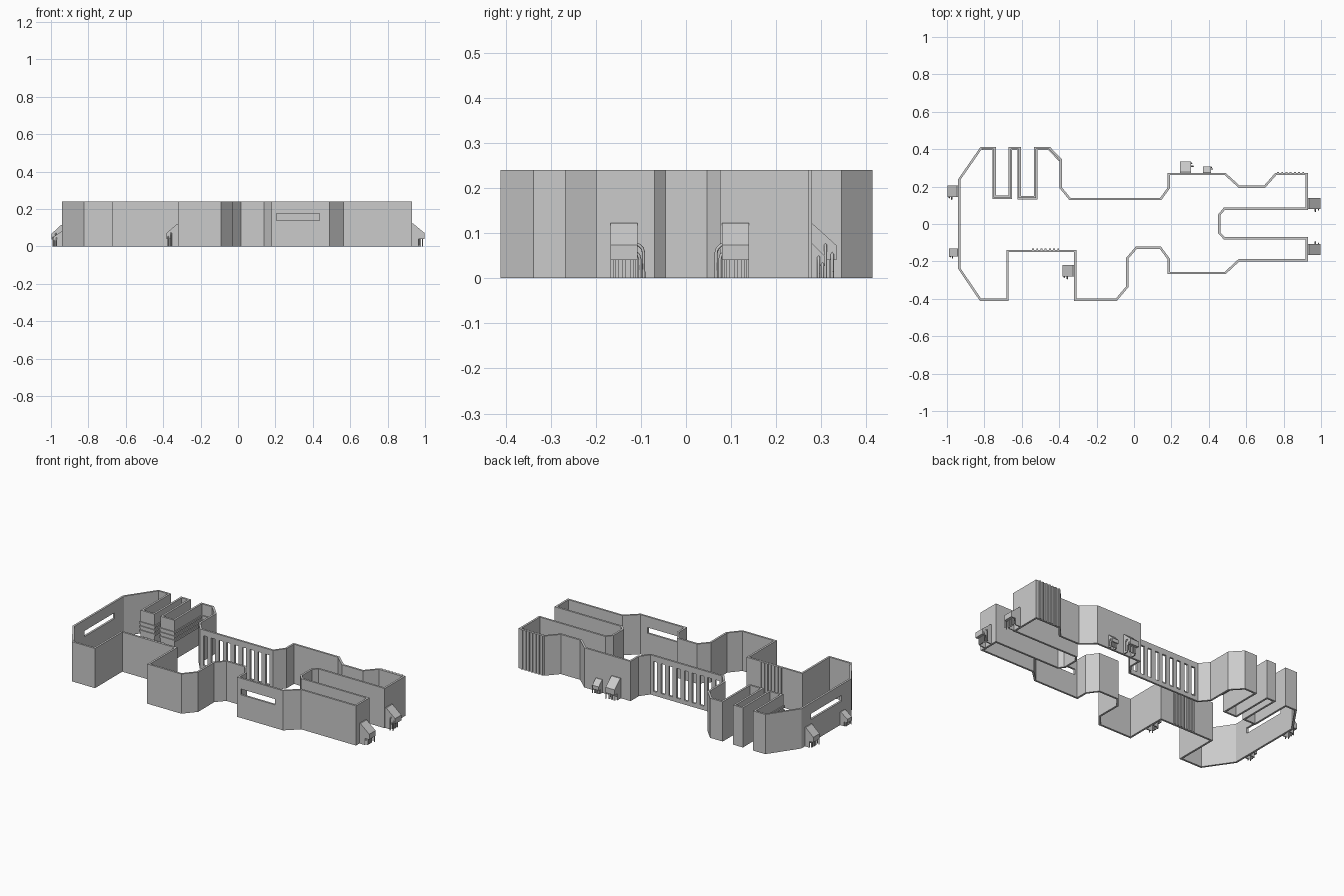
import bpy, bmesh, math
from mathutils import Vector, Matrix

if "Cube" in bpy.data.objects:
    bpy.data.objects.remove(bpy.data.objects["Cube"])

H, T = 0.24, 0.012  # wall height, wall thickness

# Outer footprint, clockwise from the left end
OUT = [(-.94, .24), (-.82, .413), (-.738, .413), (-.738, .153), (-.67, .153),
       (-.67, .413), (-.605, .413), (-.605, .15), (-.535, .15), (-.535, .413),
       (-.45, .413), (-.385, .345), (-.385, .195), (-.34, .14), (.14, .14),
       (.18, .195), (.18, .273), (.49, .273), (.565, .205), (.695, .205),
       (.755, .273), (.93, .273), (.93, .075), (.485, .075), (.462, .047),
       (.462, -.045), (.485, -.07), (.93, -.07), (.93, -.2), (.563, -.2),
       (.49, -.268), (.18, -.268), (.18, -.19), (.138, -.133), (.015, -.133),
       (-.03, -.185), (-.03, -.338), (-.092, -.411), (-.32, -.411), (-.32, -.15),
       (-.67, -.15), (-.67, -.411), (-.824, -.411), (-.94, -.24)]


def make(name, bm):
    bmesh.ops.recalc_face_normals(bm, faces=bm.faces)
    me = bpy.data.meshes.new(name)
    bm.to_mesh(me)
    bm.free()
    ob = bpy.data.objects.new(name, me)
    bpy.context.collection.objects.link(ob)
    return ob


def offset(d):
    """Mitred inward offset of the footprint."""
    res, n = [], len(OUT)
    for i in range(n):
        a, p, b = (Vector(OUT[k % n]) for k in (i - 1, i, i + 1))
        e, f = (p - a).normalized(), (b - p).normalized()
        n1, n2 = Vector((e.y, -e.x)), Vector((f.y, -f.x))
        res.append(p + (n1 + n2) * d / (1 + n1.dot(n2)))
    return res


def band(bm, d0, d1, z0, z1, idx, closed):
    """Rectangular strip following the footprint between two offsets."""
    a, b = offset(d0), offset(d1)
    rings = [[bm.verts.new((*p, z)) for p, z in
              ((a[i], z0), (b[i], z0), (b[i], z1), (a[i], z1))] for i in idx]
    pairs = list(zip(rings, rings[1:]))
    if closed:
        pairs.append((rings[-1], rings[0]))
    else:
        bm.faces.new(rings[0])
        bm.faces.new(rings[-1])
    for r, s in pairs:
        for k in range(4):
            bm.faces.new((r[k], r[(k + 1) % 4], s[(k + 1) % 4], s[k]))


def box(bm, x0, x1, y0, y1, z0, z1):
    m = Matrix.Translation(((x0 + x1) / 2, (y0 + y1) / 2, (z0 + z1) / 2))
    bmesh.ops.create_cube(bm, size=1, matrix=m @ Matrix.Diagonal(
        (x1 - x0, y1 - y0, z1 - z0, 1)))


# Perimeter wall
bm = bmesh.new()
band(bm, 0, T, 0, H, range(len(OUT)), True)
wall = make("perimeter_wall", bm)

# Openings: left and front slots, row of vertical vents at the back
bm = bmesh.new()
box(bm, -.97, -.90, -.145, .145, .14, .175)
box(bm, .207, .436, -.30, -.23, .14, .175)
for i in range(9):
    x = -.1 + (i - 4) * .052
    box(bm, x - .013, x + .013, .10, .17, .025, .205)
cutter = make("opening_cutter", bm)
cutter.hide_render = True
mod = wall.modifiers.new("openings", 'BOOLEAN')
mod.object, mod.solver = cutter, 'EXACT'
dg = bpy.context.evaluated_depsgraph_get()
dg.update()
wall_mesh = bpy.data.meshes.new_from_object(wall.evaluated_get(dg))
wall.modifiers.clear()
wall.data = wall_mesh
bpy.data.objects.remove(cutter)

# Horizontal ribs lining the comb-shaped fins
bm = bmesh.new()
for z in (.11, .135, .16):
    band(bm, T - .001, T + .006, z, z + .012, range(1, 12), False)
make("fin_ribs", bm)

# Vertical grip ribs on two walls
bm = bmesh.new()
for x0, y, n in ((.77, .273, 7), (-.54, -.15 + T, 7)):
    for i in range(n):
        x = x0 + i * .0225
        box(bm, x - .005, x + .005, y - .002, y + .006, 0, H)
make("grip_ribs", bm)


def clip(name, x, y, angle, w, d, h, side):
    """Sloped hood on the wall with pins below and bent tubes on one side."""
    m = Matrix.Translation((x, y, 0)) @ Matrix.Rotation(math.radians(angle), 4, 'Z')
    bm = bmesh.new()
    prof = [(-.003, .33 * h), (d, .33 * h), (d, .6 * h), (.1 * d, h), (-.003, h)]
    ends = [[bm.verts.new((u, v, z)) for u, z in prof] for v in (-w / 2, w / 2)]
    for e in ends:
        bm.faces.new(e)
    for k in range(5):
        j = (k + 1) % 5
        bm.faces.new((ends[0][k], ends[0][j], ends[1][j], ends[1][k]))
    # side cheeks and front pins
    box(bm, -.003, d * .55, -w / 2, -w / 2 + .006, 0, .34 * h)
    box(bm, -.003, d * .55, w / 2 - .006, w / 2, 0, .34 * h)
    for k in (-1, 0, 1):
        v = k * w * .28
        box(bm, d * .6, d * .75, v - .004, v + .004, 0, .34 * h)
    bm.transform(m)
    make(name + "_hood", bm)
    # bent tubes
    cu = bpy.data.curves.new(name + "_tubes", 'CURVE')
    cu.dimensions = '3D'
    cu.bevel_depth, cu.bevel_resolution, cu.use_fill_caps = .0035, 0, True
    for u, v1, z1 in ((d * .6, w * .72, .62 * h), (d * .85, w * .58, .5 * h)):
        r = .02
        pts = [(u, w * .3, z1)]
        pts += [(u, v1 - r + r * math.sin(t), z1 - r + r * math.cos(t))
                for t in (0, math.pi / 6, math.pi / 3, math.pi / 2)]
        pts.append((u, v1, .0))
        sp = cu.splines.new('POLY')
        sp.points.add(len(pts) - 1)
        for p, (a, b, c) in zip(sp.points, pts):
            p.co = (*(m @ Vector((a, b * side, c))), 1)
    bpy.context.collection.objects.link(bpy.data.objects.new(name + "_tubes", cu))


# Wall clips around the perimeter
clip("right_back_clip", .93, .11, 0, .06, .066, .122, -1)
clip("right_front_clip", .93, -.137, 0, .06, .066, .122, 1)
clip("left_back_clip", -.94, .175, 180, .06, .056, .115, 1)
clip("left_front_clip", -.94, -.152, 180, .042, .05, .08, 1)
clip("back_large_clip", .275, .273, 90, .06, .06, .122, -1)
clip("back_small_clip", .39, .273, 90, .042, .035, .08, -1)
clip("notch_clip", -.32, -.25, 180, .06, .062, .12, 1)
